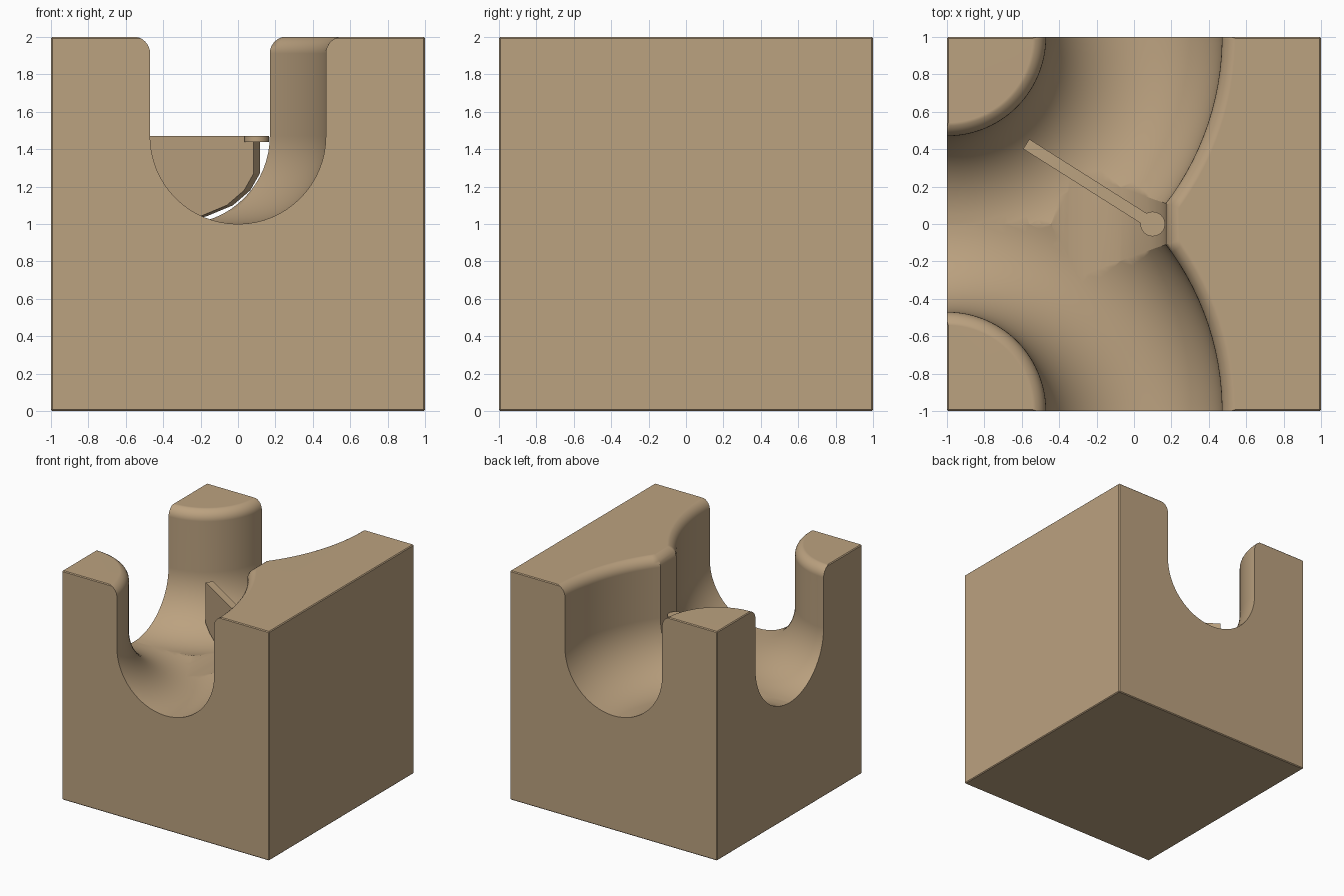
import bpy, bmesh, math
from mathutils import Matrix, Vector

cube = bpy.data.objects.get("Cube")
if cube:
    bpy.data.objects.remove(cube, do_unlink=True)

AXIS_Z, R, FILLET = 1.47, 0.47, 0.09   # channel axis height, radius, rim rounding

wood = bpy.data.materials.new("tan wood")
wood.use_nodes = True
wood.diffuse_color = (0.50, 0.36, 0.215, 1)
wood.node_tree.nodes["Principled BSDF"].inputs["Base Color"].default_value = wood.diffuse_color


def make_object(name, bm):
    bmesh.ops.recalc_face_normals(bm, faces=bm.faces)
    mesh = bpy.data.meshes.new(name)
    bm.to_mesh(mesh)
    bm.free()
    mesh.materials.append(wood)
    obj = bpy.data.objects.new(name, mesh)
    bpy.context.collection.objects.link(obj)
    return obj


def activate(obj):
    bpy.ops.object.select_all(action='DESELECT')
    obj.select_set(True)
    bpy.context.view_layer.objects.active = obj


def channel_section():
    """U-shaped cross-section that flares at the top to round the rim."""
    right = [(R * math.sin(a), AXIS_Z - R * math.cos(a))
             for a in (math.pi / 2 * i / 16 for i in range(17))]
    for i in range(9):
        a = math.pi / 2 * i / 8
        right.append((R + FILLET * (1 - math.cos(a)), 1.912 + FILLET * math.sin(a)))
    right.append((R + FILLET, 2.2))
    return [(-s, z) for s, z in reversed(right[1:])] + right


def sweep(name, frames, closed):
    """Loft the channel section through a list of placement matrices."""
    bm = bmesh.new()
    section = channel_section()
    rings = [[bm.verts.new(m @ Vector((s, 0, z))) for s, z in section] for m in frames]
    n = len(section)
    pairs = list(zip(rings, rings[1:] + rings[:1])) if closed else list(zip(rings, rings[1:]))
    for a, b in pairs:
        for i in range(n):
            j = (i + 1) % n
            bm.faces.new((a[i], a[j], b[j], b[i]))
    if not closed:
        bm.faces.new(rings[0])
        bm.faces.new(rings[-1])
    obj = make_object(name, bm)
    obj.hide_render = True
    return obj


# Block with slightly eased edges
bm = bmesh.new()
bmesh.ops.create_cube(bm, size=2, matrix=Matrix.Translation((0, 0, 1)))
bmesh.ops.bevel(bm, geom=bm.edges[:], offset=0.007, segments=1, affect='EDGES')
block = make_object("track_block", bm)

# Two curved channels about the right-hand corners, and a short straight link
cutters = []
for side, label in ((-1, "front"), (1, "back")):
    frames = [Matrix.Translation((-1, side, 0))
              @ Matrix.Rotation(2 * math.pi * (i + 0.5) / 128, 4, 'Z')
              @ Matrix.Translation((1, 0, 0)) for i in range(128)]
    cutters.append(sweep(label + "_channel_cutter", frames, True))
cutters.append(sweep("link_channel_cutter",
                     [Matrix.Translation((-0.3, y, 0)) for y in (-0.28, 0.28)], False))

activate(block)
for cutter in cutters:
    mod = block.modifiers.new("cut", 'BOOLEAN')
    mod.operation = 'DIFFERENCE'
    mod.solver = 'EXACT'
    mod.object = cutter
    bpy.ops.object.modifier_apply(modifier=mod.name)
for cutter in cutters:
    bpy.data.objects.remove(cutter, do_unlink=True)
activate(block)
bpy.ops.object.shade_smooth_by_angle(angle=math.radians(30))
mod = block.modifiers.new("weighted normals", 'WEIGHTED_NORMAL')
mod.keep_sharp = True

# Switch blade: side profile following the channel floor, given thickness
profile = [(0, AXIS_Z), (0, 1.27), (0.06, 1.18), (0.17, 1.10), (0.34, 1.04),
           (0.48, 1.02), (0.62, 1.03), (0.72, 1.06), (0.80, 1.11), (0.80, AXIS_Z)]
place = Matrix.Translation((0.1, 0, 0)) @ Matrix.Rotation(math.atan2(0.432, -0.683), 4, 'Z')
bm = bmesh.new()
face = bm.faces.new([bm.verts.new((t, -0.031, z)) for t, z in profile])
new = bmesh.ops.extrude_face_region(bm, geom=[face])["geom"]
bmesh.ops.translate(bm, vec=(0, 0.062, 0),
                    verts=[v for v in new if isinstance(v, bmesh.types.BMVert)])
bm.transform(place)
make_object("switch_blade", bm)

# Pivot cap
bm = bmesh.new()
bmesh.ops.create_cone(bm, cap_ends=True, segments=32, radius1=0.066, radius2=0.066,
                      depth=0.032, matrix=Matrix.Translation((0.1, 0, 1.455)))
cap = make_object("pivot_cap", bm)
activate(cap)
bpy.ops.object.shade_smooth_by_angle(angle=math.radians(30))
